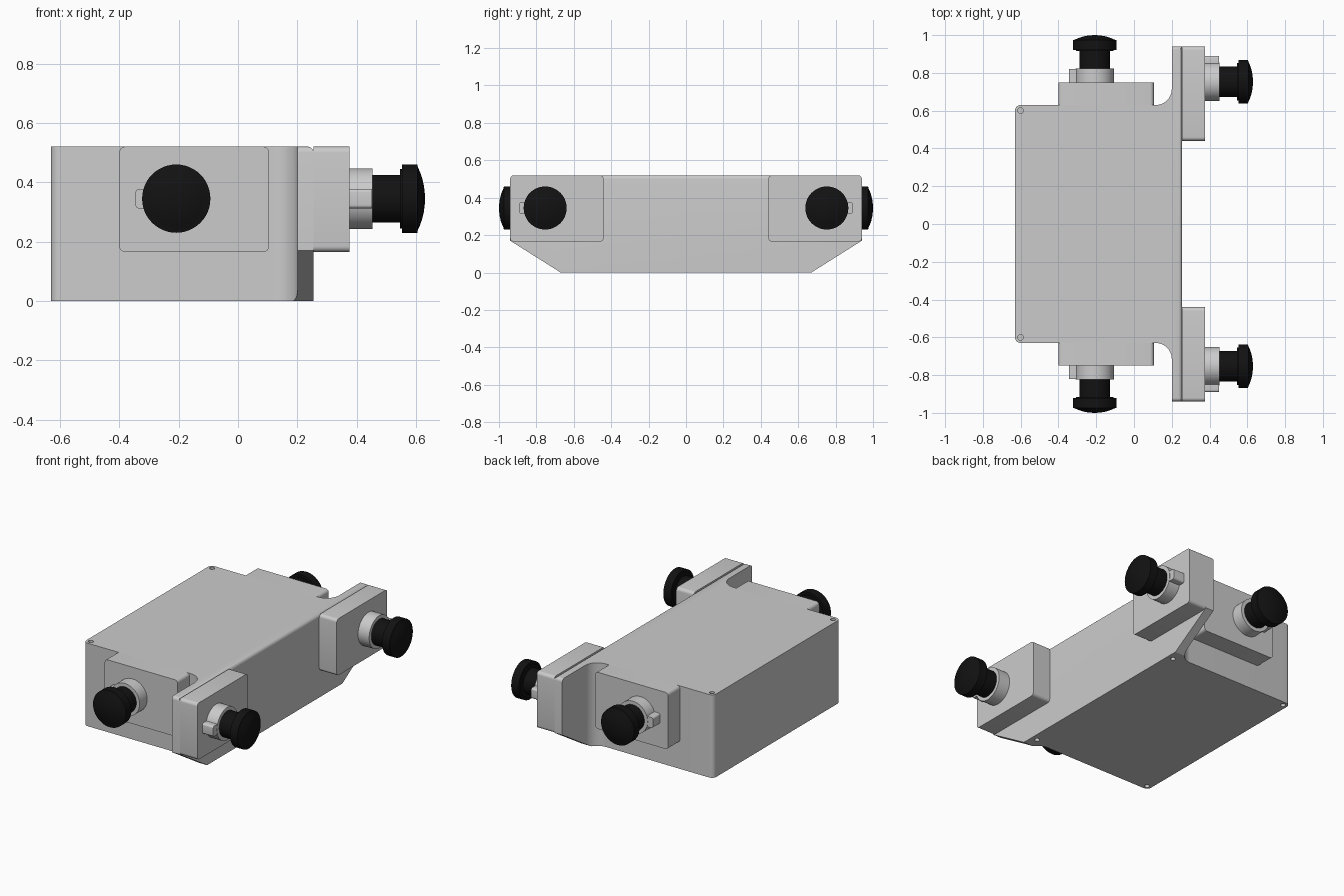
import bpy, bmesh
from math import sin, cos, pi, radians
from mathutils import Matrix, Vector

if "Cube" in bpy.data.objects:
    bpy.data.objects.remove(bpy.data.objects["Cube"])

TOP = 0.52
black = bpy.data.materials.new("black_rubber")
black.diffuse_color = (0.006, 0.006, 0.006, 1)
black.use_nodes = True
black.node_tree.nodes["Principled BSDF"].inputs["Base Color"].default_value = black.diffuse_color


def make(name, bm, mat=None):
    bmesh.ops.recalc_face_normals(bm, faces=bm.faces[:])
    me = bpy.data.meshes.new(name)
    bm.to_mesh(me)
    bm.free()
    ob = bpy.data.objects.new(name, me)
    bpy.context.collection.objects.link(ob)
    if mat:
        me.materials.append(mat)
    return ob


def smooth(ob):
    bpy.ops.object.select_all(action='DESELECT')
    ob.select_set(True)
    bpy.context.view_layer.objects.active = ob
    bpy.ops.object.shade_smooth_by_angle(angle=radians(30))


def arc(cx, cy, r, a0, a1, n=10):
    return [(cx + r * cos(radians(a0 + (a1 - a0) * i / n)),
             cy + r * sin(radians(a0 + (a1 - a0) * i / n))) for i in range(n + 1)]


def box(name, lo, hi, axis, r=0.02):
    """Box whose edges parallel to the given axis are rounded."""
    lo, hi = Vector(lo), Vector(hi)
    bm = bmesh.new()
    bmesh.ops.create_cube(bm, size=1, matrix=Matrix.Translation((lo + hi) / 2)
                          @ Matrix.Diagonal((*(hi - lo), 1)))
    edges = [e for e in bm.edges
             if abs((e.verts[0].co - e.verts[1].co).normalized()[axis]) > 0.9]
    bmesh.ops.bevel(bm, geom=edges, offset=r, segments=5, profile=0.5, affect='EDGES')
    ob = make(name, bm)
    smooth(ob)
    return ob


def lathe(name, profile, matrix, mat=None):
    bm = bmesh.new()
    vs = [bm.verts.new((r, 0, z)) for r, z in profile]
    es = [bm.edges.new(p) for p in zip(vs, vs[1:])]
    bmesh.ops.spin(bm, geom=vs + es, cent=(0, 0, 0), axis=(0, 0, 1),
                   angle=2 * pi, steps=48, use_duplicate=False)
    bmesh.ops.remove_doubles(bm, verts=bm.verts[:], dist=1e-5)
    bm.transform(matrix)
    ob = make(name, bm, mat)
    smooth(ob)
    return ob


# Housing: half plan outline, mirrored in y, extruded
half = [(0.255, 0.94), (0.2, 0.94)]
half += arc(0.115, 0.715, 0.085, 0, -90)
half += arc(-0.6, 0.6, 0.03, 90, 180, 6)
outline = half + [(x, -y) for x, y in reversed(half)]
bm = bmesh.new()
base = bm.faces.new([bm.verts.new((x, y, 0)) for x, y in outline])
ext = bmesh.ops.extrude_face_region(bm, geom=[base])["geom"]
bmesh.ops.translate(bm, vec=(0, 0, TOP),
                    verts=[v for v in ext if isinstance(v, bmesh.types.BMVert)])
bmesh.ops.recalc_face_normals(bm, faces=bm.faces[:])
# Sloped undersides of the wings
for s in (-1, 1):
    bmesh.ops.bisect_plane(bm, geom=bm.verts[:] + bm.edges[:] + bm.faces[:],
                           plane_co=(0, 0.67 * s, 0), plane_no=(0, 0.17 * s, -0.27),
                           clear_outer=True)
    bmesh.ops.edgeloop_fill(bm, edges=[e for e in bm.edges if e.is_boundary])
tips = [e for e in bm.edges
        if all(abs(v.co.y) > 0.93 and v.co.z > 0.51 for v in e.verts)]
bmesh.ops.bevel(bm, geom=tips, offset=0.02, segments=5, profile=0.5, affect='EDGES')
housing = make("housing", bm)

# Screw holes: two on top, four underneath
bm = bmesh.new()
for s in (-1, 1):
    for x, z in ((-0.6, TOP), (-0.6, 0), (0.215, 0)):
        bmesh.ops.create_cone(bm, cap_ends=True, segments=20, radius1=0.015,
                              radius2=0.015, depth=0.06,
                              matrix=Matrix.Translation((x, 0.6 * s, z)))
cutter = make("screw_hole_cutter", bm)
cutter.hide_render = True
mod = housing.modifiers.new("holes", 'BOOLEAN')
mod.operation = 'DIFFERENCE'
mod.solver = 'EXACT'
mod.object = cutter
bpy.context.view_layer.objects.active = housing
bpy.ops.object.modifier_apply(modifier=mod.name)
bpy.data.objects.remove(cutter)
smooth(housing)

# Knob profiles (radius, distance from mounting face)
COLLAR = [(0, 0), (0.102, 0), (0.102, 0.077), (0, 0.077)]
KNOB = [(0, 0.07), (0.08, 0.07), (0.08, 0.17), (0.1, 0.17), (0.1, 0.176),
        (0.115, 0.176), (0.115, 0.228), (0.105, 0.23), (0.09, 0.237),
        (0.07, 0.244), (0.045, 0.25), (0.02, 0.253), (0, 0.254)]


def knob(prefix, pos, axis, tab):
    axis, tab = Vector(axis), Vector(tab)
    m = Matrix((tab, axis.cross(tab), axis)).transposed().to_4x4()
    m.translation = pos
    lathe(prefix + "_collar", COLLAR, m)
    lathe(prefix + "_knob", KNOB, m, black)
    # Locking tab on the collar
    t = box(prefix + "_collar_tab", (0.07, -0.033, 0), (0.137, 0.033, 0.075), 2, 0.012)
    t.data.transform(m)


# Mounting blocks and knobs, on both sides
for s, side in ((-1, "front"), (1, "back")):
    y0, y1 = sorted((0.44 * s, 0.94 * s))
    box(side + "_wing_block", (0.255, y0, 0.165), (0.376, y1, TOP), 0)
    y0, y1 = sorted((0.63 * s, 0.748 * s))
    box(side + "_side_block", (-0.4, y0, 0.165), (0.105, y1, TOP), 1)
    knob(side + "_wing", (0.376, 0.753 * s, 0.345), (1, 0, 0), (0, s, 0))
    knob(side + "_side", (-0.208, 0.746 * s, 0.345), (0, s, 0), (-1, 0, 0))
